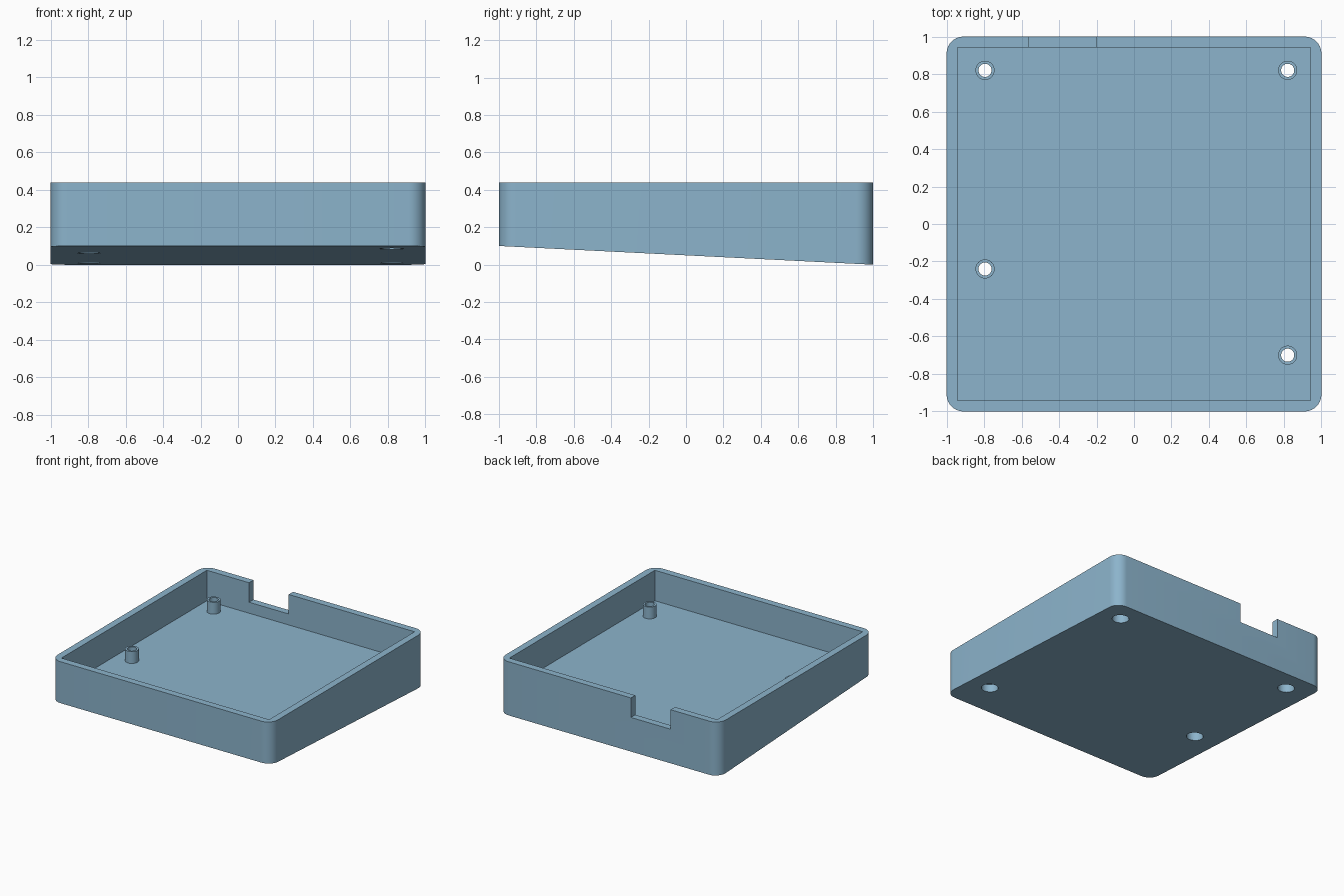
import bpy, bmesh, math

if "Cube" in bpy.data.objects:
    bpy.data.objects.remove(bpy.data.objects["Cube"])

HEIGHT, FLOOR, RISE, INNER, RADIUS = 0.44, 0.19, 0.10, 0.943, 0.09
POSTS = [(-0.795, 0.82), (0.82, 0.82), (-0.795, -0.24), (0.82, -0.70)]

blue = bpy.data.materials.new("dusty_blue")
blue.diffuse_color = (0.262, 0.456, 0.604, 1)
blue.use_nodes = True
blue.node_tree.nodes["Principled BSDF"].inputs["Base Color"].default_value = blue.diffuse_color


def prism(name, outline, z0, z1):
    """Extrude a closed 2D outline from z0 to z1."""
    bm = bmesh.new()
    base = bm.faces.new([bm.verts.new((x, y, z0)) for x, y in outline])
    top = bmesh.ops.extrude_face_region(bm, geom=[base])["geom"]
    for v in top:
        if isinstance(v, bmesh.types.BMVert):
            v.co.z = z1
    bmesh.ops.recalc_face_normals(bm, faces=bm.faces)
    mesh = bpy.data.meshes.new(name)
    bm.to_mesh(mesh)
    bm.free()
    mesh.materials.append(blue)
    obj = bpy.data.objects.new(name, mesh)
    bpy.context.collection.objects.link(obj)
    return obj


def rect(x0, x1, y0, y1):
    return [(x0, y0), (x1, y0), (x1, y1), (x0, y1)]


def circle(cx, cy, r, n=32):
    return [(cx + r * math.cos(2 * math.pi * i / n),
             cy + r * math.sin(2 * math.pi * i / n)) for i in range(n)]


def rounded_square(half, r, n=10):
    pts = []
    for k, (sx, sy) in enumerate([(1, 1), (-1, 1), (-1, -1), (1, -1)]):
        for i in range(n + 1):
            a = math.pi / 2 * (k + i / n)
            pts.append((sx * (half - r) + r * math.cos(a),
                        sy * (half - r) + r * math.sin(a)))
    return pts


def combine(target, tool, operation):
    bpy.context.view_layer.objects.active = target
    mod = target.modifiers.new("combine", "BOOLEAN")
    mod.operation, mod.solver, mod.object = operation, "EXACT", tool
    bpy.ops.object.modifier_apply(modifier=mod.name)
    bpy.data.objects.remove(tool)


# Tray body with rounded corners and an underside sloping down to the back
tray = prism("tray", rounded_square(1, RADIUS), 0, HEIGHT)
for v in tray.data.vertices:
    if v.co.z < 0.01:
        v.co.z = RISE * (1 - v.co.y) / 2

# Square-cornered cavity and cable notch in the back wall
combine(tray, prism("cavity", rect(-INNER, INNER, -INNER, INNER), FLOOR, 1), "DIFFERENCE")
combine(tray, prism("notch", rect(-0.56, -0.20, 0.9, 1.1), 0.28, 1), "DIFFERENCE")

# Screw posts, through holes and wider screw head recesses underneath
for x, y in POSTS:
    combine(tray, prism("post", circle(x, y, 0.051), FLOOR - 0.02, 0.287), "UNION")
    combine(tray, prism("hole", circle(x, y, 0.035), -0.1, 0.6), "DIFFERENCE")
    combine(tray, prism("recess", circle(x, y, 0.063), -0.1, 0.15), "DIFFERENCE")

# Smooth rounded surfaces, keep hard edges
bpy.ops.object.select_all(action="DESELECT")
tray.select_set(True)
bpy.context.view_layer.objects.active = tray
bpy.ops.object.shade_smooth_by_angle(angle=math.radians(30))
